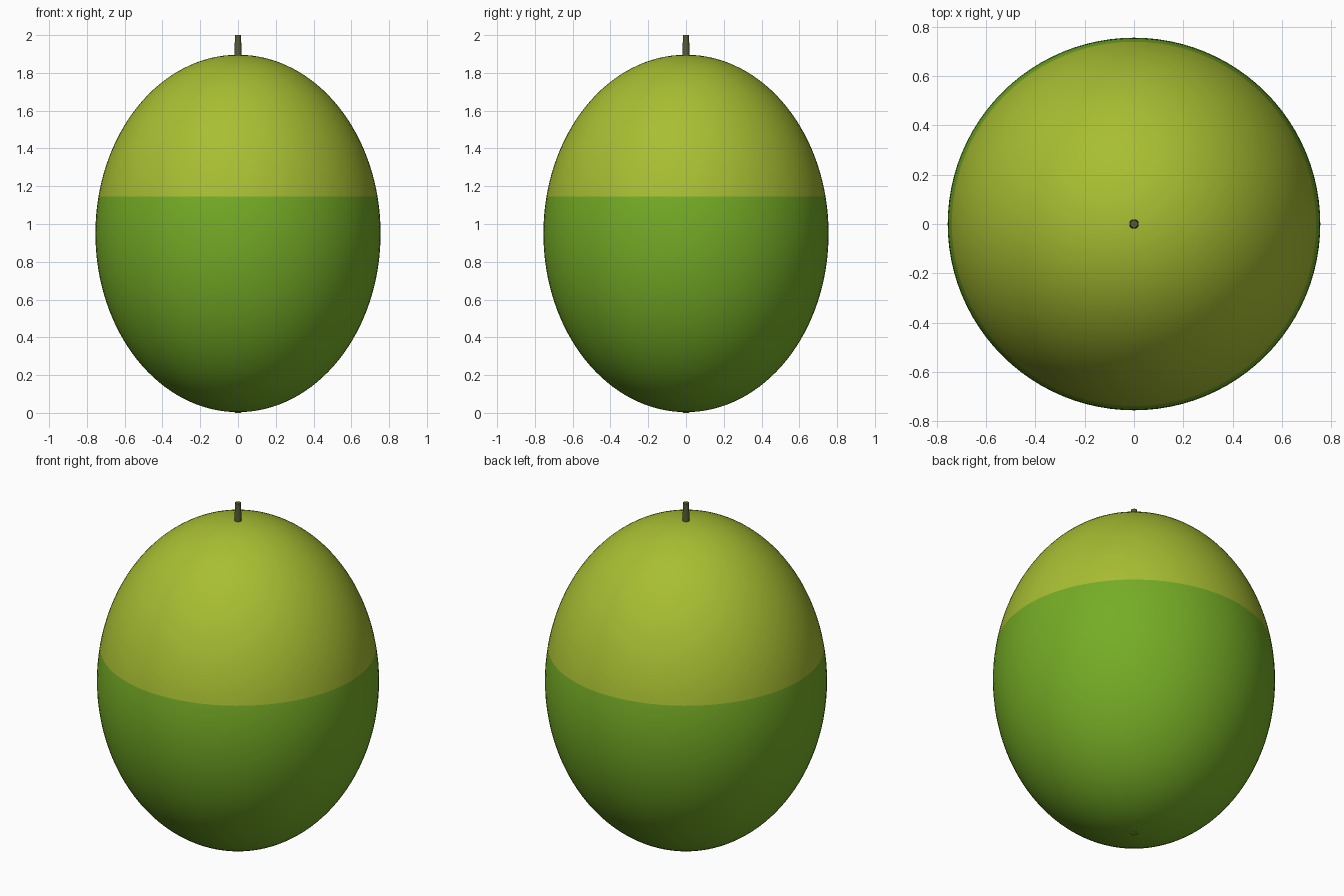
import bpy, bmesh
from mathutils import Matrix, Vector

cube = bpy.data.objects.get("Cube")
if cube:
    bpy.data.objects.remove(cube, do_unlink=True)

BLUSH_Z = 1.145   # height where the two skin colours meet
CENTRE_Z = 0.95


def material(name, rgb):
    mat = bpy.data.materials.new(name)
    mat.use_nodes = True
    mat.diffuse_color = (*rgb, 1)
    bsdf = next(n for n in mat.node_tree.nodes if n.type == "BSDF_PRINCIPLED")
    bsdf.inputs["Base Color"].default_value = (*rgb, 1)
    return mat


def finish(name, bm, mats):
    mesh = bpy.data.meshes.new(name)
    bm.to_mesh(mesh)
    bm.free()
    for mat in mats:
        mesh.materials.append(mat)
    obj = bpy.data.objects.new(name, mesh)
    bpy.context.collection.objects.link(obj)
    bpy.ops.object.select_all(action="DESELECT")
    obj.select_set(True)
    bpy.context.view_layer.objects.active = obj
    bpy.ops.object.shade_smooth_by_angle(angle=0.7)
    return obj


def tapered_peg(name, r_low, r_high, z_low, z_high, mat):
    bm = bmesh.new()
    bmesh.ops.create_cone(bm, cap_ends=True, segments=16, radius1=r_low,
                          radius2=r_high, depth=z_high - z_low,
                          matrix=Matrix.Translation((0, 0, (z_low + z_high) / 2)))
    return finish(name, bm, [mat])


green = material("green_skin", (0.178, 0.413, 0.019))
yellow = material("yellow_green_skin", (0.392, 0.515, 0.032))
bark = material("stem_olive_brown", (0.10, 0.105, 0.035))

# Fruit body: stretched sphere, cut by a level loop into two skin colours
bm = bmesh.new()
bmesh.ops.create_uvsphere(bm, u_segments=96, v_segments=64, radius=1)
bmesh.ops.scale(bm, vec=(0.755, 0.755, 0.946), verts=bm.verts)
bmesh.ops.translate(bm, vec=(0, 0, CENTRE_Z), verts=bm.verts)
bmesh.ops.bisect_plane(bm, geom=bm.verts[:] + bm.edges[:] + bm.faces[:],
                       plane_co=Vector((0, 0, BLUSH_Z)), plane_no=Vector((0, 0, 1)))
for face in bm.faces:
    face.material_index = int(face.calc_center_median().z > BLUSH_Z)
finish("fruit_body", bm, [green, yellow])

# Stem on top and the small blossom scar underneath
tapered_peg("stem", 0.020, 0.016, 1.87, 2.0, bark)
tapered_peg("blossom_scar", 0.016, 0.024, 0.0, 0.012, green)
